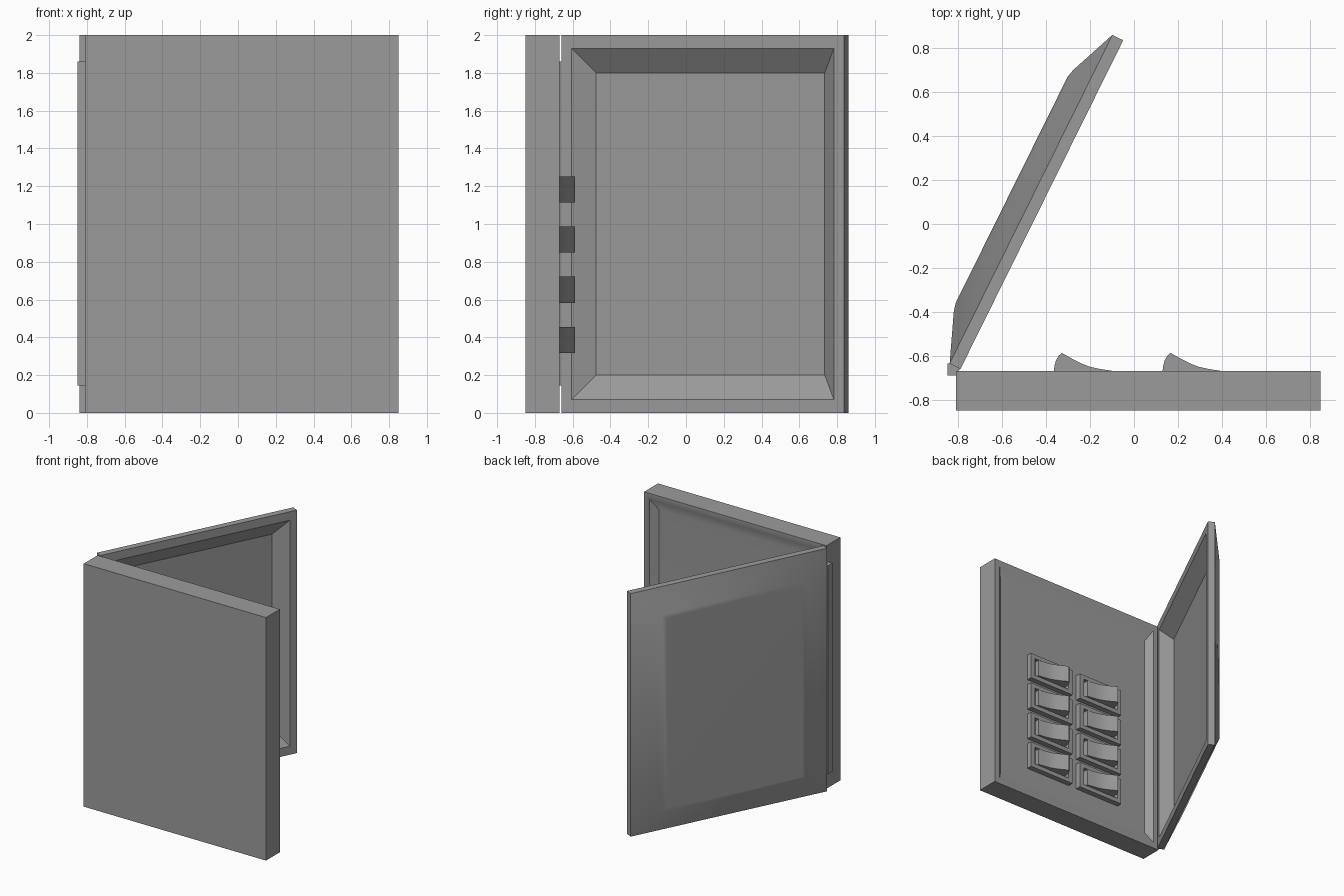
import bpy, bmesh, math
from mathutils import Matrix, Vector

if "Cube" in bpy.data.objects:
    bpy.data.objects.remove(bpy.data.objects["Cube"], do_unlink=True)

grey = bpy.data.materials.new("plain grey")
grey.use_nodes = True
GREY = (0.33, 0.33, 0.33, 1)
grey.diffuse_color = GREY
grey.node_tree.nodes["Principled BSDF"].inputs["Base Color"].default_value = GREY

HEIGHT, WIDTH = 2.0, 1.66


def finish(name, bm, matrix=Matrix(), smooth=None):
    bmesh.ops.recalc_face_normals(bm, faces=bm.faces)
    mesh = bpy.data.meshes.new(name)
    bm.to_mesh(mesh)
    bm.free()
    mesh.materials.append(grey)
    obj = bpy.data.objects.new(name, mesh)
    bpy.context.collection.objects.link(obj)
    obj.matrix_world = matrix
    if smooth:
        bpy.ops.object.select_all(action='DESELECT')
        obj.select_set(True)
        bpy.context.view_layer.objects.active = obj
        bpy.ops.object.shade_smooth_by_angle(angle=math.radians(smooth))
        weighted = obj.modifiers.new("weighted", 'WEIGHTED_NORMAL')
        weighted.keep_sharp = True
    return obj


def ring_solid(name, width, height, rings, matrix, smooth=None):
    """Stack of rectangles (side inset, end inset, y), bridged and capped."""
    bm = bmesh.new()
    loops = []
    for a, b, y in rings:
        corners = [(a, b), (width - a, b), (width - a, height - b), (a, height - b)]
        loops.append([bm.verts.new((x, y, z)) for x, z in corners])
    for low, high in zip(loops, loops[1:]):
        for i in range(4):
            j = (i + 1) % 4
            bm.faces.new((low[i], low[j], high[j], high[i]))
    bm.faces.new(loops[0])
    bm.faces.new(loops[-1])
    return finish(name, bm, matrix, smooth)


def prism(name, outline, z0, z1, matrix=Matrix(), smooth=None):
    """Extrude an xy outline upwards."""
    bm = bmesh.new()
    face = bm.faces.new([bm.verts.new((x, y, z0)) for x, y in outline])
    top = bmesh.ops.extrude_face_region(bm, geom=[face])["geom"]
    moved = [v for v in top if isinstance(v, bmesh.types.BMVert)]
    bmesh.ops.translate(bm, verts=moved, vec=Vector((0, 0, z1 - z0)))
    return finish(name, bm, matrix, smooth)


# Cabinet body with a dished inner face
ring_solid("cabinet_body", WIDTH, HEIGHT,
           [(0, 0, -0.18), (0, 0, 0), (0.05, 0.05, 0), (0.1, 0.14, -0.05)],
           Matrix.Translation((-0.81, -0.67, 0)), 40)

# Open door: raised panel outside, dished inside
door_place = Matrix.Translation((-0.79, -0.66, 0)) @ Matrix.Rotation(math.radians(63.66), 4, 'Z')
ring_solid("door", WIDTH + 0.01, HEIGHT,
           [(0.26, 0.22, 0.153), (0.22, 0.19, 0.143), (0, 0, 0.055), (0, 0, 0),
            (0.06, 0.07, 0), (0.16, 0.2, 0.093)], door_place, 34)

# Hinge between body and door
prism("hinge", [(-0.85, -0.69), (-0.81, -0.69), (-0.81, -0.675), (-0.79, -0.66),
                (-0.838, -0.636), (-0.85, -0.636)], 0.145, 1.86)

# Breaker switches: two columns of four
lever = [(0, -0.045), (0, 0.0), (0.003, 0.025), (0.01, 0.05), (0.022, 0.07), (0.036, 0.083),
         (0.09, 0.053), (0.13, 0.033), (0.165, 0.02), (0.21, 0.01), (0.275, 0.0), (0.275, -0.045)]
for col, x in enumerate((-0.365, 0.13)):
    for row in range(4):
        z = 0.387 + row * 0.265
        tag = f"{col + 1}_{row + 1}"
        ring_solid("switch_frame_" + tag, 0.42, 0.22,
                   [(0, 0, -0.06), (0, 0, -0.005), (0.04, 0.035, -0.005), (0.04, 0.035, -0.04)],
                   Matrix.Translation((x - 0.072, -0.67, z - 0.11)))
        prism("switch_lever_" + tag, lever, z - 0.069, z + 0.069,
              Matrix.Translation((x, -0.67, 0)), 30)
